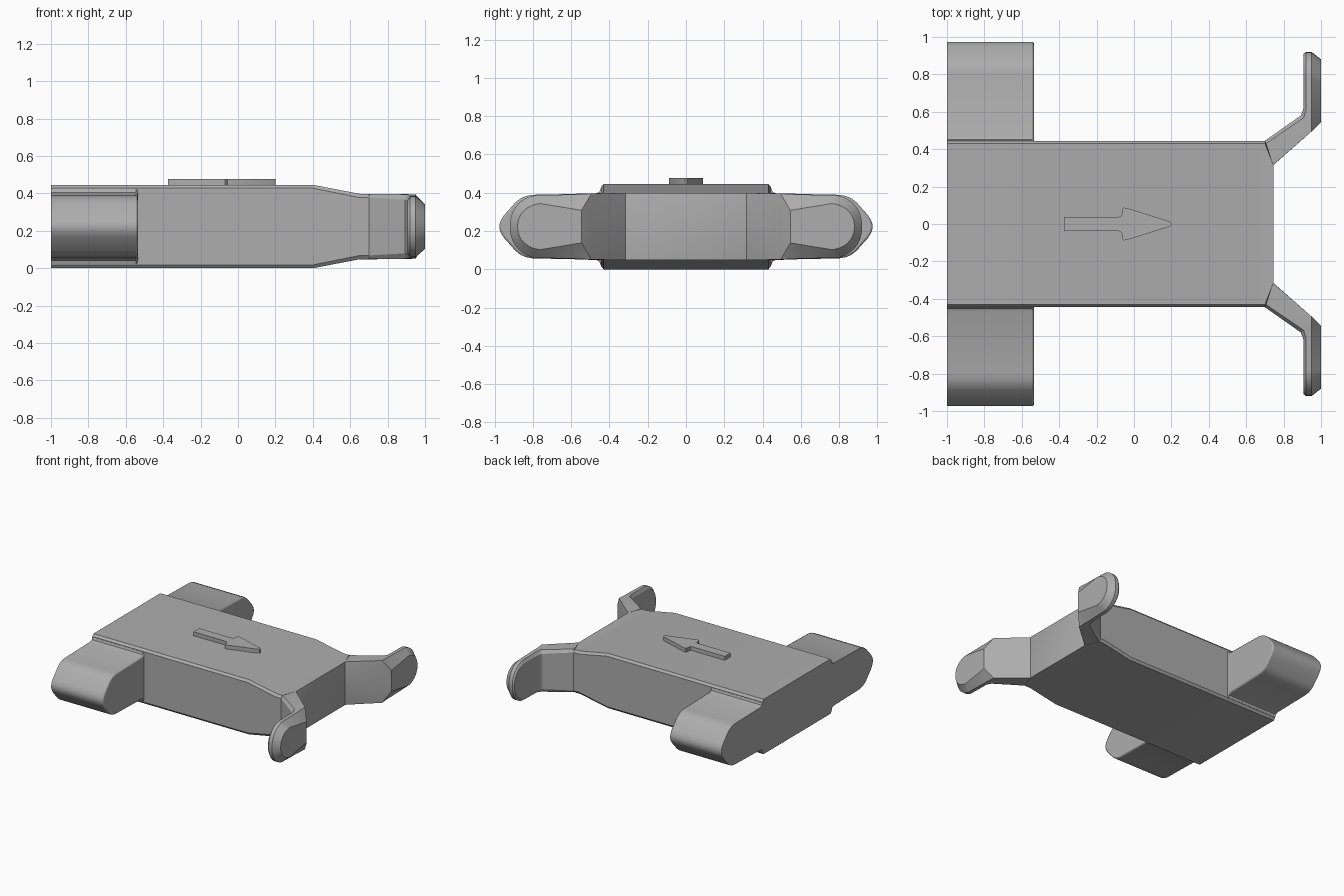
import bpy, bmesh, math

cube = bpy.data.objects.get("Cube")
if cube:
    bpy.data.objects.remove(cube, do_unlink=True)

MID = 0.223  # height of the horizontal symmetry plane

grey = bpy.data.materials.new("mid grey")
grey.use_nodes = True
colour = (0.42, 0.42, 0.42, 1)
grey.diffuse_color = colour
grey.node_tree.nodes["Principled BSDF"].inputs["Base Color"].default_value = colour


def loft(bm, rings, closed=True, caps=(True, True)):
    """Skin a list of point rings, optionally capping the two ends."""
    vs = [[bm.verts.new(p) for p in ring] for ring in rings]
    n = len(vs[0])
    for a, b in zip(vs, vs[1:]):
        for i in range(n if closed else n - 1):
            j = (i + 1) % n
            bm.faces.new((a[i], a[j], b[j], b[i]))
    if caps[0]:
        bm.faces.new(vs[0][::-1])
    if caps[1]:
        bm.faces.new(vs[-1])


def finish(name, bm, mirrored=False, bevel=0):
    bmesh.ops.remove_doubles(bm, verts=bm.verts, dist=0.0005)
    bmesh.ops.recalc_face_normals(bm, faces=bm.faces)
    mesh = bpy.data.meshes.new(name)
    bm.to_mesh(mesh)
    bm.free()
    mesh.materials.append(grey)
    ob = bpy.data.objects.new(name, mesh)
    bpy.context.collection.objects.link(ob)
    if bevel:
        weights = mesh.attributes.new("bevel_weight_edge", "FLOAT", "EDGE")
        for e in mesh.edges:
            xs = [mesh.vertices[v].co.x for v in e.vertices]
            weights.data[e.index].value = float(min(xs) > -0.6)
        mod = ob.modifiers.new("soft rim", "BEVEL")
        mod.limit_method = "WEIGHT"
        mod.width, mod.segments = bevel, 2
    if mirrored:
        mod = ob.modifiers.new("other side", "MIRROR")
        mod.use_axis = (False, True, False)
    bpy.ops.object.select_all(action="DESELECT")
    ob.select_set(True)
    bpy.context.view_layer.objects.active = ob
    bpy.ops.object.shade_smooth_by_angle(angle=math.radians(28))
    return ob


# Main body: chamfered slab that tapers toward the arm end
def slab_ring(x, w, h, cy, cz):
    quarter = [(w, h - cz), (w - cy, h)]
    pts = quarter + [(-y, z) for y, z in quarter[::-1]]
    pts += [(-y, -z) for y, z in pts]
    return [(x, y, MID + z) for y, z in pts]


bm = bmesh.new()
loft(bm, [slab_ring(-1, 0.445, 0.223, 0.015, 0.018),
          slab_ring(0.4, 0.445, 0.223, 0.015, 0.018),
          slab_ring(0.65, 0.445, 0.175, 0.015, 0.02),
          slab_ring(0.70, 0.445, 0.175, 0.015, 0.02),
          slab_ring(0.745, 0.315, 0.175, 0.002, 0.002)])
finish("body", bm)

# Rear side blocks: rounded wedge outline extruded along x
upper = [(0.40, 0.20), (0.446, 0.20), (0.452, 0.182), (0.47, 0.173), (0.80, 0.166),
         (0.835, 0.16), (0.865, 0.147), (0.89, 0.127), (0.95, 0.06),
         (0.966, 0.035), (0.974, 0.012)]
outline = upper + [(y, -z) for y, z in upper[::-1]]
bm = bmesh.new()
loft(bm, [[(x, y, MID + z) for y, z in outline] for x in (-1, -0.535)])
finish("side_block", bm, mirrored=True, bevel=0.01)


# Arms: angled strut followed by an upright plate with a rounded tip
def strut_ring(plan, heights):
    pts = [(x, y, h) for (x, y), h in zip(plan, heights)]
    pts += [(x, y, -h) for x, y, h in pts[::-1]]
    return [(x, y, MID + z) for x, y, z in pts]


def tip_ring(x, y_start, h_start, y_arc, y_end, h, steps=8):
    half = [(y_start, h_start)]
    for i in range(steps + 1):
        a = math.pi / 2 * i / steps
        half.append((y_arc + (y_end - y_arc) * math.sin(a) ** 1.1, h * math.cos(a) ** 0.9
                     if i < steps else 0))
    half += [(y, -z) for y, z in half[-2::-1]]
    return [(x, y, MID + z) for y, z in half]


plate = [(0.907, 0.62, 0.14, 0.78, 0.91, 0.142),
         (0.92, 0.61, 0.166, 0.78, 0.92, 0.163),
         (0.95, 0.58, 0.168, 0.78, 0.92, 0.163),
         (1.0, 0.545, 0.085, 0.76, 0.88, 0.12)]
bm = bmesh.new()
loft(bm, [tip_ring(*p) for p in plate], closed=False)
loft(bm, [strut_ring([(0.70, 0.445), (0.705, 0.43), (0.744, 0.316), (0.745, 0.315)],
                     [0.155, 0.175, 0.175, 0.174]),
          strut_ring([(0.892, 0.58), (0.907, 0.568), (0.95, 0.495), (0.952, 0.497)],
                     [0.143, 0.172, 0.172, 0.168]),
          strut_ring([p[:2] for p in plate], [p[2] for p in plate])],
     caps=(False, False))
finish("arm", bm, mirrored=True)

# Raised direction arrow on the top
side = [(-0.375, 0.037), (-0.085, 0.037), (-0.07, 0.042), (-0.064, 0.055),
        (-0.064, 0.078), (-0.056, 0.088), (-0.04, 0.086), (0.19, 0.014), (0.2, 0.006)]
arrow = side + [(x, -y) for x, y in side[::-1]]
bm = bmesh.new()
loft(bm, [[(x, y, z) for x, y in arrow] for z in (0.44, 0.478)])
finish("arrow", bm)
